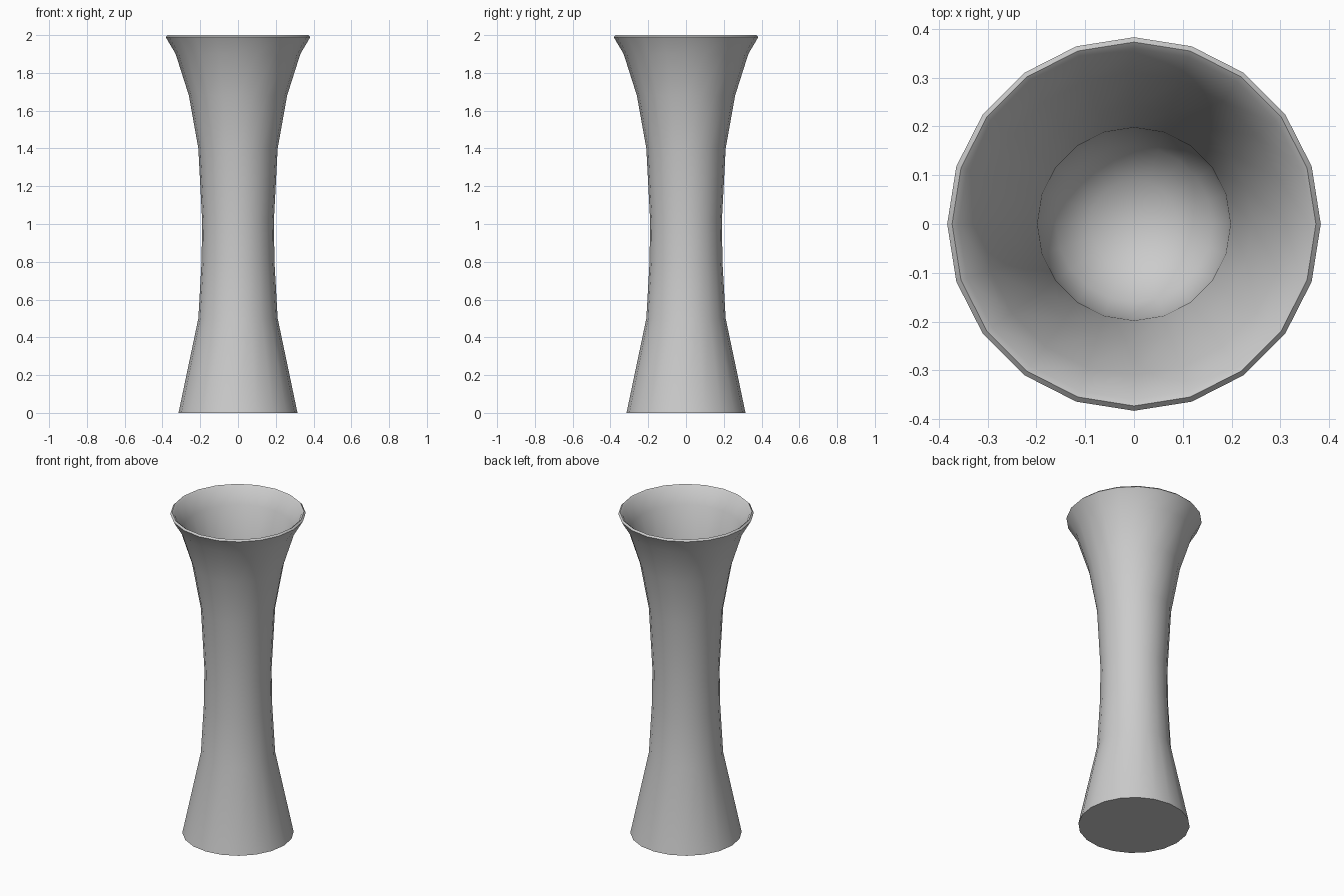
import bpy
import bmesh
import math

cube = bpy.data.objects.get("Cube")
if cube:
    bpy.data.objects.remove(cube, do_unlink=True)

SIDES = 20

# Grey glaze
grey = bpy.data.materials.new("grey_glaze")
colour = (0.6, 0.6, 0.6, 1)
grey.diffuse_color = colour
grey.use_nodes = True
grey.node_tree.nodes["Principled BSDF"].inputs["Base Color"].default_value = colour


def lathe(name, profile):
    """Turn (radius, height) points about z; points on the axis become fans."""
    bm = bmesh.new()
    verts = [bm.verts.new((r, 0, z)) for r, z in profile]
    edges = [bm.edges.new(pair) for pair in zip(verts, verts[1:])]
    bmesh.ops.spin(bm, geom=verts + edges, cent=(0, 0, 0), axis=(0, 0, 1),
                   angle=math.tau, steps=SIDES, use_merge=True)
    bmesh.ops.remove_doubles(bm, verts=bm.verts, dist=0.0005)
    bmesh.ops.recalc_face_normals(bm, faces=bm.faces)
    mesh = bpy.data.meshes.new(name)
    bm.to_mesh(mesh)
    bm.free()
    mesh.materials.append(grey)
    obj = bpy.data.objects.new(name, mesh)
    bpy.context.collection.objects.link(obj)
    return obj


# Flat base, waisted outside, rounded lip, flared inside and bowl floor
outside = [(0, 0), (0.315, 0), (0.21, 0.5), (0.193, 0.8), (0.19, 1.02),
           (0.21, 1.4), (0.26, 1.68), (0.33, 1.9)]
lip = [(0.383, 1.99), (0.373, 2.0), (0.36, 1.99)]
inside = [(0.31, 1.9), (0.243, 1.68), (0.198, 1.4), (0.193, 1.3),
          (0.16, 1.21), (0.09, 1.15), (0, 1.13)]
vase = lathe("vase", outside + lip + inside)

bpy.ops.object.select_all(action="DESELECT")
vase.select_set(True)
bpy.context.view_layer.objects.active = vase
bpy.ops.object.shade_smooth_by_angle(angle=math.radians(60))
